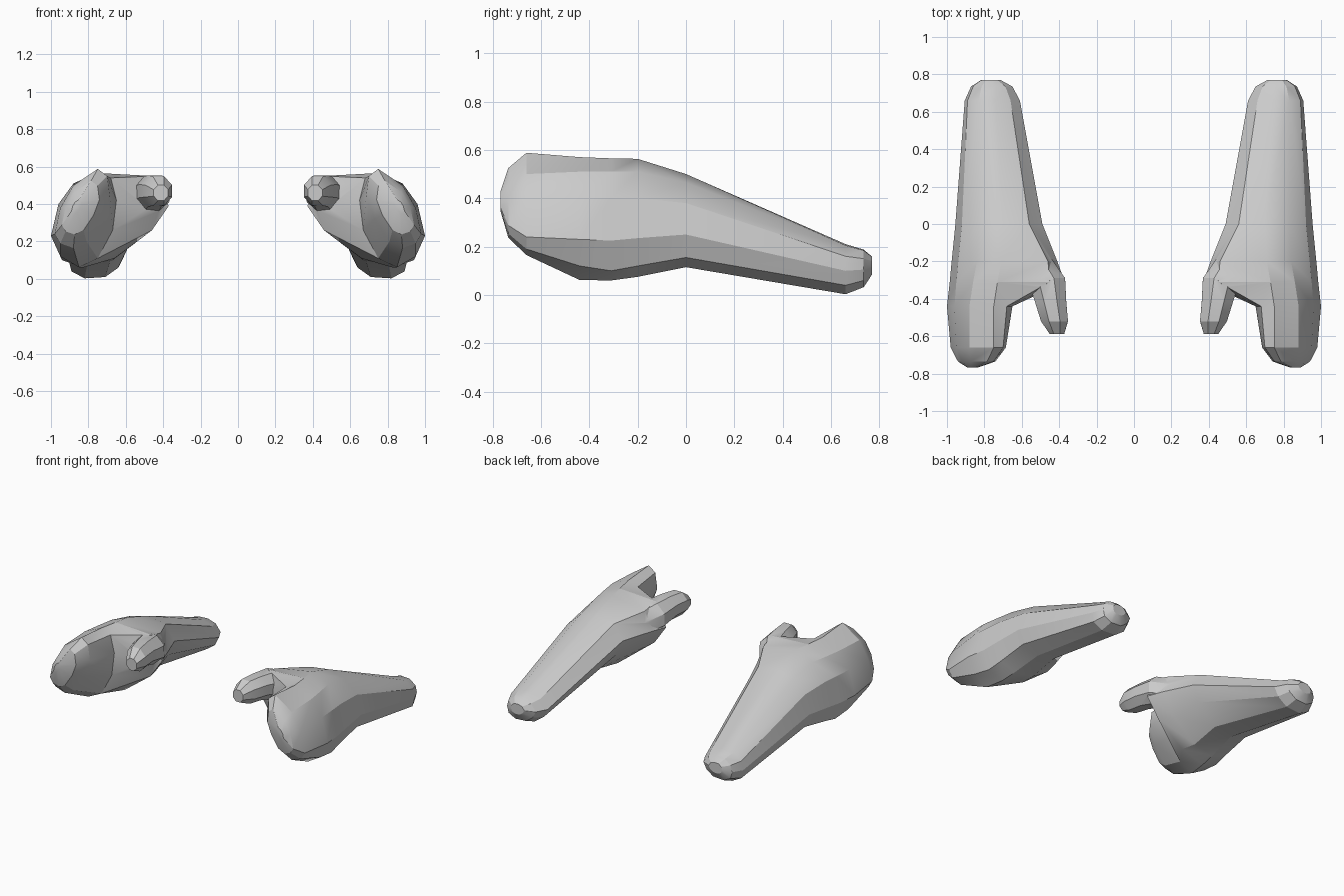
import bpy, bmesh, math

if "Cube" in bpy.data.objects:
    bpy.data.objects.remove(bpy.data.objects["Cube"])


def loft(name, rings):
    """Skin a list of equal-length point rings and cap both ends."""
    bm = bmesh.new()
    loops = [[bm.verts.new(p) for p in ring] for ring in rings]
    n = len(loops[0])
    for a, b in zip(loops, loops[1:]):
        for i in range(n):
            j = (i + 1) % n
            bm.faces.new((a[i], a[j], b[j], b[i]))
    bm.faces.new(loops[0])
    bm.faces.new(loops[-1])
    # triangulate bent quads so the sides stay faceted
    bmesh.ops.connect_verts_nonplanar(bm, angle_limit=math.radians(8), faces=bm.faces[:])
    bmesh.ops.recalc_face_normals(bm, faces=bm.faces)
    mesh = bpy.data.meshes.new(name)
    bm.to_mesh(mesh)
    bm.free()
    ob = bpy.data.objects.new(name, mesh)
    bpy.context.collection.objects.link(ob)
    return ob


def shrink(y, section, s, cx, cz):
    return [(cx + (x - cx) * s, y, cz + (z - cz) * s) for x, z in section]


# cross-sections (x, z) of one forearm and mitten hand, from wrist end to finger end
wrist = [(.66, .185), (.74, .21), (.83, .205), (.89, .16), (.905, .1),
         (.89, .04), (.82, .003), (.71, .01), (.64, .06), (.61, .12)]
middle = [(.56, .48), (.70, .50), (.83, .465), (.92, .38), (.955, .25),
          (.92, .155), (.80, .115), (.67, .14), (.54, .27), (.49, .38)]
palm = [(.46, .52), (.71, .563), (.84, .51), (.94, .40), (.975, .235),
        (.93, .12), (.82, .075), (.67, .10), (.50, .24), (.41, .39)]
knuckle = [(.45, .55), (.73, .565), (.86, .51), (.95, .40), (.985, .225),
           (.94, .10), (.83, .06), (.66, .11), (.46, .26), (.37, .39)]
finger = [(.68, .54), (.75, .57), (.88, .51), (.96, .40), (1.0, .23),
          (.95, .12), (.85, .062), (.75, .11), (.67, .26), (.65, .42)]
finger_end = [(.70, .55), (.75, .588), (.88, .50), (.95, .38), (.98, .24),
              (.95, .19), (.88, .165), (.81, .20), (.73, .32), (.685, .44)]

body = [(.66, wrist), (0, middle), (-.20, palm), (-.31, knuckle),
        (-.44, finger), (-.66, finger_end)]
rings = [shrink(.77, wrist, .35, .77, .13), shrink(.735, wrist, .75, .77, .12)]
rings += [[(x, y, z) for x, z in sec] for y, sec in body]
rings += [shrink(-.735, finger_end, .68, .86, .39), shrink(-.768, finger_end, .18, .87, .39)]
hand = loft("hand", rings)

# thumb: y, centre x, centre z, half width, half height
thumb_path = [(-.12, .56, .39, .08, .10), (-.29, .47, .45, .11, .105),
              (-.42, .445, .47, .09, .09), (-.52, .425, .47, .078, .085),
              (-.588, .412, .46, .042, .045)]
thumb = loft("thumb", [[(cx + rx * math.cos(t * math.tau / 8 + .39), y,
                         cz + rz * math.sin(t * math.tau / 8 + .39)) for t in range(8)]
                       for y, cx, cz, rx, rz in thumb_path])

# join thumb to hand, then mirror to the other side
union = hand.modifiers.new("thumb_union", 'BOOLEAN')
union.operation = 'UNION'
union.solver = 'EXACT'
union.object = thumb
mirror = hand.modifiers.new("mirror", 'MIRROR')
mirror.use_clip = False
bpy.context.view_layer.objects.active = hand
hand.select_set(True)
for mod in ("thumb_union", "mirror"):
    bpy.ops.object.modifier_apply(modifier=mod)
bpy.data.objects.remove(thumb)
hand.name = "pair_of_hands"
bpy.ops.object.shade_smooth_by_angle(angle=math.radians(25))
